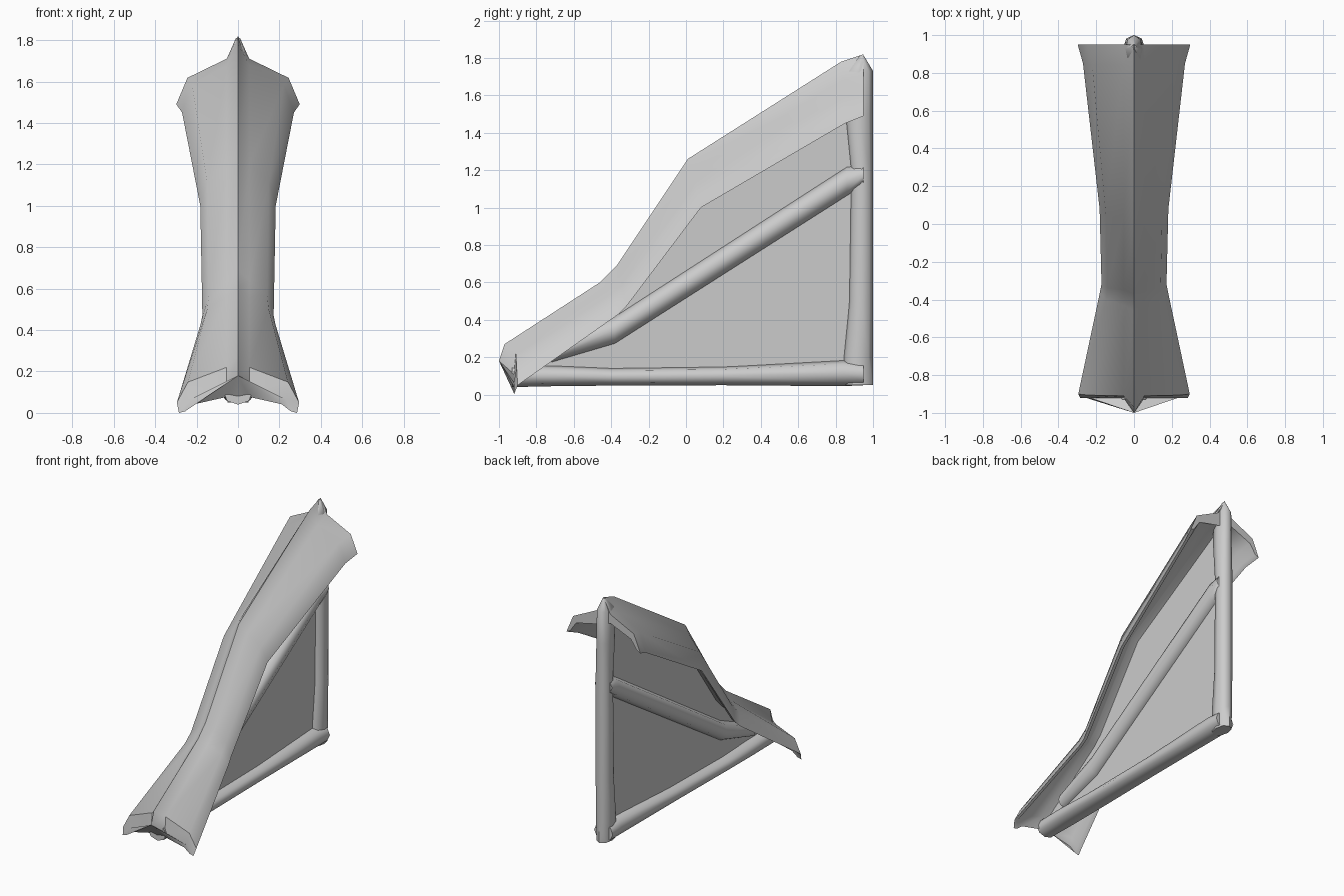
import bpy, bmesh, math
from mathutils import Vector

if "Cube" in bpy.data.objects:
    bpy.data.objects.remove(bpy.data.objects["Cube"])


def finish(name, bm, angle=40):
    bmesh.ops.recalc_face_normals(bm, faces=bm.faces)
    me = bpy.data.meshes.new(name)
    bm.to_mesh(me)
    bm.free()
    ob = bpy.data.objects.new(name, me)
    bpy.context.collection.objects.link(ob)
    bpy.ops.object.select_all(action='DESELECT')
    ob.select_set(True)
    bpy.context.view_layer.objects.active = ob
    bpy.ops.object.shade_smooth_by_angle(angle=math.radians(angle))
    return ob


def loft(name, rings, angle=40):
    """Skin closed rings of equal length and cap both ends."""
    bm = bmesh.new()
    loops = [[bm.verts.new(p) for p in r] for r in rings]
    n = len(loops[0])
    for a, b in zip(loops, loops[1:]):
        for i in range(n):
            j = (i + 1) % n
            bm.faces.new((a[i], a[j], b[j], b[i]))
    caps = [bm.faces.new(loops[0]), bm.faces.new(loops[-1])]
    bmesh.ops.triangulate(bm, faces=caps)
    return finish(name, bm, angle)


def beam(name, stations, axis):
    """Eight-sided beam; station = (y, z, half depth along axis, half width in x)."""
    section = [(0, 1), (.75, .7), (1, 0), (.75, -.7),
               (0, -1), (-.75, -.7), (-1, 0), (-.75, .7)]
    rings = []
    for y, z, h, w in stations:
        if axis == 'y':
            rings.append([(u * w, y + v * h, z) for u, v in section])
        else:
            rings.append([(u * w, y, z + v * h) for u, v in section])
    return loft(name, rings, 60)


def hood_ring(ridge, shoulder, edge, w):
    """Ridged shell section: outer half, inner half, then mirrored."""
    r, s, e = (Vector((0, *p)) for p in (ridge, shoulder, edge))

    def at(x, t):
        p = s.lerp(e, t)
        return Vector((x, p.y, p.z))
    half = [at(.055, 0), at(.82 * w, .42), at(w, 1),
            at(w - .03, .93), at(.74 * w, .62), at(.055, .3)]
    mirror = [Vector((-p.x, p.y, p.z)) for p in reversed(half)]
    return [r] + half + [at(0, .4)] + mirror


# Hood: ridged shell sweeping from the front foot to the top of the post
hood = [
    ((-1.0, .18), (-.92, .11), (-.92, .0), .285),
    ((-.97, .27), (-.91, .22), (-.90, .05), .295),
    ((-.46, .60), (-.43, .56), (-.36, .43), .18),
    ((-.37, .69), (-.35, .64), (-.32, .47), .172),
    ((.01, 1.26), (.03, 1.20), (.08, 1.0), .182),
    ((.83, 1.78), (.84, 1.68), (.85, 1.45), .27),
    ((.95, 1.82), (.95, 1.71), (.95, 1.49), .298),
]
loft("hood", [hood_ring(*s) for s in hood], 50)

# Back post with pointed top
beam("back_post", [(.92, .05, .08, .05), (.92, .2, .08, .055), (.935, .5, .065, .055),
                   (.94, 1.2, .06, .055), (.925, 1.5, .075, .05),
                   (.925, 1.73, .075, .045), (.94, 1.81, .012, .01)], 'y')

# Bottom rail, widening at its back end
beam("bottom_rail", [(-.93, .10, .06, .07), (-.7, .10, .055, .08), (-.4, .095, .047, .08),
                     (.2, .10, .05, .075), (.84, .115, .07, .075), (.95, .11, .06, .075)], 'z')

# Diagonal brace bending down into the hood foot
beam("diagonal_brace", [(.95, 1.175, .055, .07), (.86, 1.14, .08, .07),
                        (-.38, .345, .075, .07), (-.72, .22, .05, .06)], 'z')

# Thin web panel filling the frame
outline = [(-.93, .1), (.94, .1), (.94, 1.7), (.83, 1.68), (.04, 1.16), (-.35, .6), (-.44, .52), (-.93, .2)]
loft("web_panel", [[(x, y, z) for y, z in outline] for x in (-.008, .008)])
